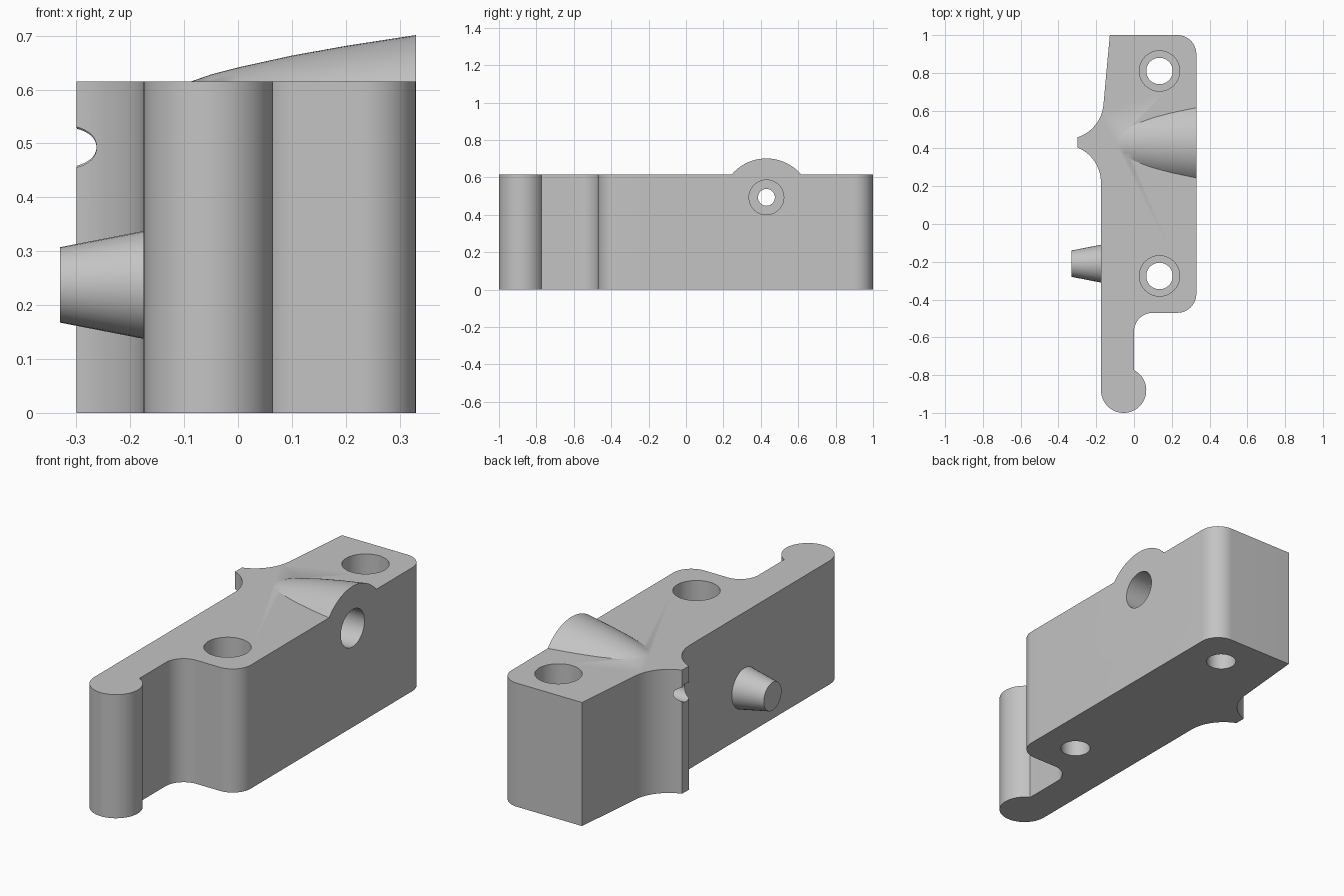
import bpy, bmesh
from math import sin, cos, pi, radians
from mathutils import Matrix, Vector

if "Cube" in bpy.data.objects:
    bpy.data.objects.remove(bpy.data.objects["Cube"], do_unlink=True)

HEIGHT = 0.615
SIDE = 0.33          # x of the flat outer side

grey = bpy.data.materials.new("plain grey")
grey.use_nodes = True
grey.diffuse_color = (0.55, 0.55, 0.55, 1)
grey.node_tree.nodes["Principled BSDF"].inputs["Base Color"].default_value = grey.diffuse_color


def finish(name, bm):
    bmesh.ops.recalc_face_normals(bm, faces=bm.faces)
    mesh = bpy.data.meshes.new(name)
    bm.to_mesh(mesh)
    bm.free()
    mesh.materials.append(grey)
    obj = bpy.data.objects.new(name, mesh)
    bpy.context.collection.objects.link(obj)
    return obj


def arc(cx, cy, r, start, end, steps=16):
    angles = [radians(start + (end - start) * i / steps) for i in range(steps + 1)]
    return [(cx + r * cos(a), cy + r * sin(a)) for a in angles]


def extrude_outline(name, points, height):
    bm = bmesh.new()
    face = bm.faces.new([bm.verts.new((x, y, 0)) for x, y in points])
    top = bmesh.ops.extrude_face_region(bm, geom=[face])["geom"]
    bmesh.ops.translate(bm, vec=(0, 0, height),
                        verts=[v for v in top if isinstance(v, bmesh.types.BMVert)])
    return finish(name, bm)


def turned(name, profile, origin, along_x=False, sides=48):
    """Solid of revolution; profile is (distance along axis, radius)."""
    bm = bmesh.new()
    rings = [[bm.verts.new((r * cos(2 * pi * i / sides), r * sin(2 * pi * i / sides), t))
              for i in range(sides)] for t, r in profile]
    for a, b in zip(rings, rings[1:]):
        for i in range(sides):
            j = (i + 1) % sides
            bm.faces.new((a[i], a[j], b[j], b[i]))
    bm.faces.new(rings[0])
    bm.faces.new(rings[-1])
    if along_x:
        bm.transform(Matrix.Rotation(pi / 2, 4, 'Y'))
    bm.transform(Matrix.Translation(Vector(origin)))
    return finish(name, bm)


def boolean(target, tool, operation):
    tool.hide_render = True
    mod = target.modifiers.new(operation, 'BOOLEAN')
    mod.operation, mod.object, mod.solver = operation, tool, 'EXACT'
    bpy.context.view_layer.objects.active = target
    bpy.ops.object.modifier_apply(modifier=mod.name)
    bpy.data.objects.remove(tool, do_unlink=True)


# Body outline: rounded block, slim arm with round foot, pointed rib
outline = [(-0.128, 1)]
outline += arc(0.23, 0.9, 0.1, 90, 0)
outline += arc(0.23, -0.37, 0.1, 0, -90)
outline += arc(0.1, -0.57, 0.1, 90, 180)
outline += arc(-0.055, -0.88, 0.12, 62.7, -180, 40)
outline += arc(-0.375, 0.22, 0.2, 0, 68)
outline += arc(-0.361, 0.649, 0.2, -72, -6)
body = extrude_outline("body", outline, HEIGHT)

# Swelling around the side bore
boss = turned("bore_boss", [(-0.09, 0.157), (-0.05, 0.171), (0, 0.184), (0.05, 0.195),
                            (0.1, 0.206), (0.2, 0.224), (SIDE, 0.244)],
              (0, 0.43, 0.457), along_x=True, sides=96)
boolean(body, boss, 'UNION')

# Stepped screw holes from the top
for y in (0.81, -0.275):
    hole = turned("screw_hole", [(-0.1, 0.07), (0.3, 0.07), (0.3, 0.107), (0.8, 0.107)],
                  (0.135, y, 0))
    boolean(body, hole, 'DIFFERENCE')

# Stepped bore from the side through to the rib
bore = turned("side_bore", [(-0.5, 0.045), (0, 0.045), (0, 0.093), (0.5, 0.093)],
              (0, 0.43, 0.493), along_x=True)
boolean(body, bore, 'DIFFERENCE')

# Tapered locating peg
peg = turned("tapered_peg", [(-0.33, 0.07), (-0.17, 0.101)],
             (0, -0.21, 0.2375), along_x=True, sides=32)

for obj in (body, peg):
    bpy.ops.object.select_all(action='DESELECT')
    obj.select_set(True)
    bpy.context.view_layer.objects.active = obj
    bpy.ops.object.shade_smooth_by_angle(angle=radians(30))
